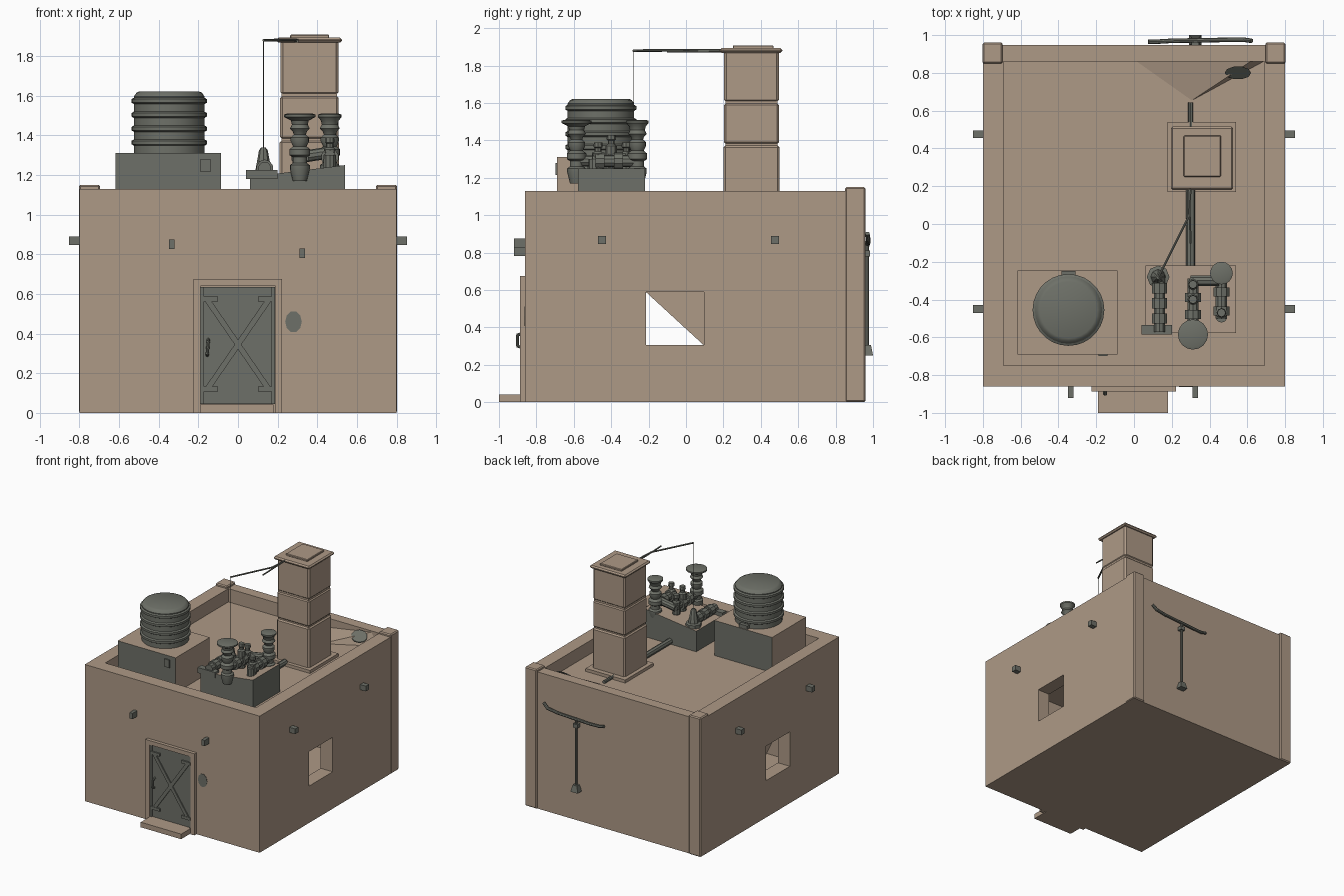
import bpy, bmesh, math
from mathutils import Vector

if "Cube" in bpy.data.objects:
    bpy.data.objects.remove(bpy.data.objects["Cube"])


def material(name, rgb):
    m = bpy.data.materials.new(name)
    m.diffuse_color = (*rgb, 1)
    m.use_nodes = True
    m.node_tree.nodes["Principled BSDF"].inputs["Base Color"].default_value = m.diffuse_color
    return m


STONE = material("sandstone", (0.42, 0.32, 0.24))
METAL = material("grey_metal", (0.155, 0.163, 0.138))


def finish(name, bm, mat, smooth=False):
    me = bpy.data.meshes.new(name)
    bmesh.ops.recalc_face_normals(bm, faces=bm.faces)
    bm.to_mesh(me)
    bm.free()
    ob = bpy.data.objects.new(name, me)
    bpy.context.collection.objects.link(ob)
    me.materials.append(mat)
    if smooth:
        for p in me.polygons:
            p.use_smooth = True
        me.set_sharp_from_angle(angle=math.radians(35))
    return ob


def box(name, lo, hi, mat=STONE, bevel=0.0, taper=1.0):
    bm = bmesh.new()
    bmesh.ops.create_cube(bm, size=1)
    for v in bm.verts:
        k = taper if v.co.z > 0 else 1
        v.co = Vector([(lo[i] + hi[i]) / 2 + v.co[i] * (hi[i] - lo[i]) * (k if i < 2 else 1)
                       for i in range(3)])
    if bevel:
        bmesh.ops.bevel(bm, geom=bm.edges[:], offset=bevel, segments=1, affect='EDGES')
    return finish(name, bm, mat)


def lathe(name, x, y, profile, sides=16, mat=METAL):
    bm = bmesh.new()
    rings = [[bm.verts.new((x + r * math.cos(2 * math.pi * i / sides),
                            y + r * math.sin(2 * math.pi * i / sides), z))
              for i in range(sides)] for r, z in profile]
    for a, b in zip(rings, rings[1:]):
        for i in range(sides):
            j = (i + 1) % sides
            bm.faces.new((a[i], a[j], b[j], b[i]))
    bm.faces.new(rings[0])
    bm.faces.new(rings[-1])
    return finish(name, bm, mat, True)


def rod(name, points, radius, sides=8, mat=METAL):
    # straight cylinders between the points, joined in one mesh
    bm = bmesh.new()
    for a, b in zip(points, points[1:]):
        a, b = Vector(a), Vector(b)
        m = (b - a).to_track_quat('Z', 'Y').to_matrix().to_4x4()
        m.translation = (a + b) / 2
        bmesh.ops.create_cone(bm, cap_ends=True, segments=sides, radius1=radius,
                              radius2=radius, depth=(b - a).length + radius * 0.7, matrix=m)
    return finish(name, bm, mat, True)


def plate(name, points, mat, depth=Vector((0, 0, 0))):
    bm = bmesh.new()
    f = bm.faces.new([bm.verts.new(p) for p in points])
    if depth.length:
        r = bmesh.ops.extrude_face_region(bm, geom=[f])
        bmesh.ops.translate(bm, vec=depth, verts=[v for v in r["geom"] if isinstance(v, bmesh.types.BMVert)])
    return finish(name, bm, mat)


# House body: sunken roof, hollow room and a window tunnel through both sides
house = box("house_walls", (-0.8, -0.86, 0), (0.8, 0.948, 1.13))
cutters = [box("cut_roof", (-0.69, -0.75, 1.02), (0.69, 0.86, 1.4)),
           box("cut_room", (-0.69, -0.75, 0.05), (0.69, 0.84, 0.93)),
           box("cut_window", (-1, -0.215, 0.305), (1, 0.095, 0.59))]
for c in cutters:
    c.hide_render = True
    mod = house.modifiers.new(c.name, 'BOOLEAN')
    mod.operation, mod.solver, mod.object = 'DIFFERENCE', 'EXACT', c
bpy.context.view_layer.update()
cut = bpy.data.meshes.new_from_object(house.evaluated_get(bpy.context.evaluated_depsgraph_get()))
house.modifiers.clear()
house.data = cut
for c in cutters:
    bpy.data.objects.remove(c)

# Broken shutter half in the left window
plate("window_shutter", [(-0.70, -0.215, 0.59), (-0.70, 0.095, 0.59), (-0.70, 0.095, 0.305)],
      STONE, Vector((0.008, 0, 0)))

# Back corner pillars, sand heap on the roof, stains
for s, n in ((-1, "left"), (1, "right")):
    xs = sorted((s * 0.695, s * 0.803))
    box(f"corner_pillar_{n}", (xs[0], 0.85, 0), (xs[1], 0.96, 1.15), bevel=0.008)
bm = bmesh.new()
a, b, c, d = [bm.verts.new(p) for p in ((0, 0.862, 1.018), (0.3, 0.65, 1.018),
                                        (0.69, 0.862, 1.018), (0.62, 0.862, 1.12))]
for f in ((a, b, d), (b, c, d), (a, c, d), (a, b, c)):
    bm.faces.new(f)
finish("sand_heap", bm, STONE)
ring = [(math.cos(math.pi * i / 5), math.sin(math.pi * i / 5)) for i in range(10)]
plate("wall_stain", [(0.28 + 0.042 * u, -0.861, 0.46 + 0.055 * v) for u, v in ring],
      METAL, Vector((0, -0.003, 0)))
plate("roof_stain", [(0.55 + 0.07 * u, 0.8 + 0.035 * v, 1.085 + 0.035 * v) for u, v in ring],
      METAL, Vector((0, 0, 0.008)))

# Beam ends sticking out of the walls
for s in (-1, 1):
    for y in (-0.45, 0.475):
        xs = sorted((s * 0.79, s * 0.853))
        box("side_beam_end", (xs[0], y - 0.021, 0.847), (xs[1], y + 0.021, 0.89), METAL)
for x, z in ((-0.335, 0.852), (0.325, 0.805)):
    box("front_beam_end", (x - 0.014, -0.92, z - 0.024), (x + 0.014, -0.85, z + 0.024), METAL)

# Doorway and step
box("door_step", (-0.19, -1.0, 0), (0.18, -0.85, 0.042))
box("door_jamb_left", (-0.225, -0.888, 0), (-0.19, -0.85, 0.675))
box("door_jamb_right", (0.188, -0.888, 0), (0.223, -0.85, 0.675))
box("door_lintel", (-0.19, -0.888, 0.64), (0.188, -0.85, 0.675))
box("door_panel", (-0.188, -0.872, 0.045), (0.186, -0.85, 0.636), METAL)
for x0, x1 in ((-0.188, -0.172), (0.17, 0.186)):
    box("door_edge", (x0, -0.88, 0.045), (x1, -0.87, 0.636), METAL)
for z in (0.12, 0.575):
    for s in (-1, 1):
        xs = sorted((s * 0.1, s * 0.18))
        box("door_strap", (xs[0], -0.884, z - 0.012), (xs[1], -0.87, z + 0.012), METAL)
for s in (-1, 1):
    plate("door_brace", [(s * -0.165, -0.872, 0.13), (s * -0.145, -0.872, 0.11),
                         (s * 0.165, -0.872, 0.56), (s * 0.145, -0.872, 0.58)],
          METAL, Vector((0, -0.009, 0)))
rod("door_handle", [(-0.155, -0.87, 0.29), (-0.155, -0.9, 0.3), (-0.15, -0.9, 0.36),
                    (-0.15, -0.87, 0.37)], 0.008)

# Water tank on its pedestal (front and back faces are metal)
ped = box("tank_pedestal", (-0.617, -0.69, 1.01), (-0.087, -0.245, 1.31))
ped.data.materials.append(METAL)
for p in ped.data.polygons:
    p.material_index = int(abs(p.normal.y) > 0.5)
box("pedestal_hatch", (-0.188, -0.699, 1.215), (-0.14, -0.68, 1.28), METAL)
prof = [(0.178, 1.305), (0.178, 1.34)]
for z in (1.36, 1.43, 1.5, 1.57):
    prof += [(0.178, z - 0.012), (0.19, z - 0.005), (0.19, z + 0.013), (0.178, z + 0.02)]
prof += [(0.178, 1.597), (0.165, 1.615), (0.15, 1.622)]
lathe("water_tank", -0.347, -0.455, prof, 28)
box("tank_tap", (-0.385, -0.285, 1.305), (-0.31, -0.25, 1.34), METAL)

# Chimney in three blocks, with base and cap
cx, cy = 0.36, 0.35
for n, (z0, z1, h) in enumerate(((1.02, 1.375, 0.15), (1.38, 1.6, 0.148), (1.605, 1.88, 0.146))):
    box(f"chimney_block_{n}", (cx - h, cy - h, z0), (cx + h, cy + h, z1), bevel=0.012)
box("chimney_core", (0.22, 0.21, 1.03), (0.5, 0.49, 1.87))
box("chimney_base", (0.178, 0.17, 1.01), (0.54, 0.54, 1.045))
box("chimney_cap", (0.195, 0.18, 1.868), (0.525, 0.515, 1.893), bevel=0.01)
box("chimney_top", (0.263, 0.25, 1.89), (0.46, 0.468, 1.908), bevel=0.004)

# Antenna arms, hanging wire and roof pipes
rod("antenna_arm", [(0.3, 0.21, 1.882), (0.29, 0.04, 1.882), (0.13, -0.28, 1.88)], 0.007, 6)
rod("antenna_branch", [(0.29, 0.2, 1.875), (0.3, -0.1, 1.875)], 0.006, 6)
rod("hanging_wire", [(0.128, -0.28, 1.88), (0.128, -0.28, 1.33)], 0.0022, 5)
rod("roof_pipe", [(0.3, 0.18, 1.045), (0.3, -0.23, 1.045)], 0.024)
rod("rear_pipe", [(0.3, 0.52, 1.035), (0.3, 0.64, 1.035)], 0.013)

# Pump plinth with a sloping stone top
bm = bmesh.new()
bmesh.ops.create_cube(bm, size=1)
for v in bm.verts:
    r = v.co.x > 0
    v.co = Vector((0.54 if r else 0.06, -0.22 if v.co.y > 0 else -0.577,
                   1.01 if v.co.z < 0 else (1.25 if r else 1.19)))
plinth = finish("pump_plinth", bm, METAL)
plinth.data.materials.append(STONE)
for p in plinth.data.polygons:
    p.material_index = int(p.normal.z > 0.5)

# Two funnel-topped vessels
for n, (x, y, r) in enumerate(((0.312, -0.585, 0.08), (0.463, -0.26, 0.06))):
    lathe(f"funnel_vessel_{n}", x, y,
          [(0.035, 1.17), (0.05, 1.23), (0.05, 1.25), (0.036, 1.26), (0.036, 1.29), (0.052, 1.3),
           (0.052, 1.33), (0.034, 1.345), (0.046, 1.37), (0.046, 1.39), (0.03, 1.405),
           (0.036, 1.42), (0.05, 1.435), (0.04, 1.455), (0.045, 1.475), (r, 1.493),
           (r, 1.505), (r - 0.015, 1.51)])

# Valves and pipework between the vessels
rod("middle_pipe", [(0.312, -0.57, 1.29), (0.312, -0.3, 1.29), (0.44, -0.3, 1.31)], 0.03, 10)
rod("right_pipe", [(0.463, -0.26, 1.29), (0.463, -0.49, 1.29), (0.463, -0.49, 1.23)], 0.032, 10)
for x, y in ((0.312, -0.39), (0.312, -0.48), (0.463, -0.36), (0.463, -0.46)):
    rod("pipe_flange", [(x, y - 0.008, 1.29), (x, y + 0.008, 1.29)], 0.045, 10)
for x, y, z in ((0.312, -0.4, 1.43), (0.312, -0.32, 1.39), (0.463, -0.47, 1.39)):
    lathe("valve", x, y, [(0.03, 1.23), (0.03, z - 0.06), (0.018, z - 0.05),
                          (0.018, z - 0.03), (0.025, z - 0.025), (0.022, z)], 8)

# Left pump: foot, pipe run and tapered mast socket
box("pump_foot", (0.04, -0.585, 1.18), (0.2, -0.535, 1.225), METAL)
rod("left_pipe", [(0.135, -0.56, 1.235), (0.135, -0.28, 1.235)], 0.032, 10)
for y in (-0.5, -0.42, -0.34):
    rod("left_flange", [(0.135, y - 0.012, 1.235), (0.135, y + 0.012, 1.235)], 0.043, 10)
lathe("mast_socket", 0.128, -0.28, [(0.06, 1.16), (0.06, 1.22), (0.04, 1.225), (0.022, 1.325),
                                    (0.012, 1.338)], 8)

# Hanging balance bar on the back wall
rod("balance_bar", [(0.62, 0.97, 0.9), (0.585, 0.975, 0.87), (0.5, 0.975, 0.855), (0.2, 0.97, 0.84),
                    (0.12, 0.965, 0.84), (0.08, 0.965, 0.85)], 0.012)
rod("balance_rod", [(0.325, 0.968, 0.85), (0.325, 0.968, 0.3)], 0.01)
box("balance_collar", (0.305, 0.948, 0.78), (0.345, 0.985, 0.81), METAL)
box("balance_weight", (0.292, 0.945, 0.25), (0.358, 1.0, 0.305), METAL, taper=0.6)
